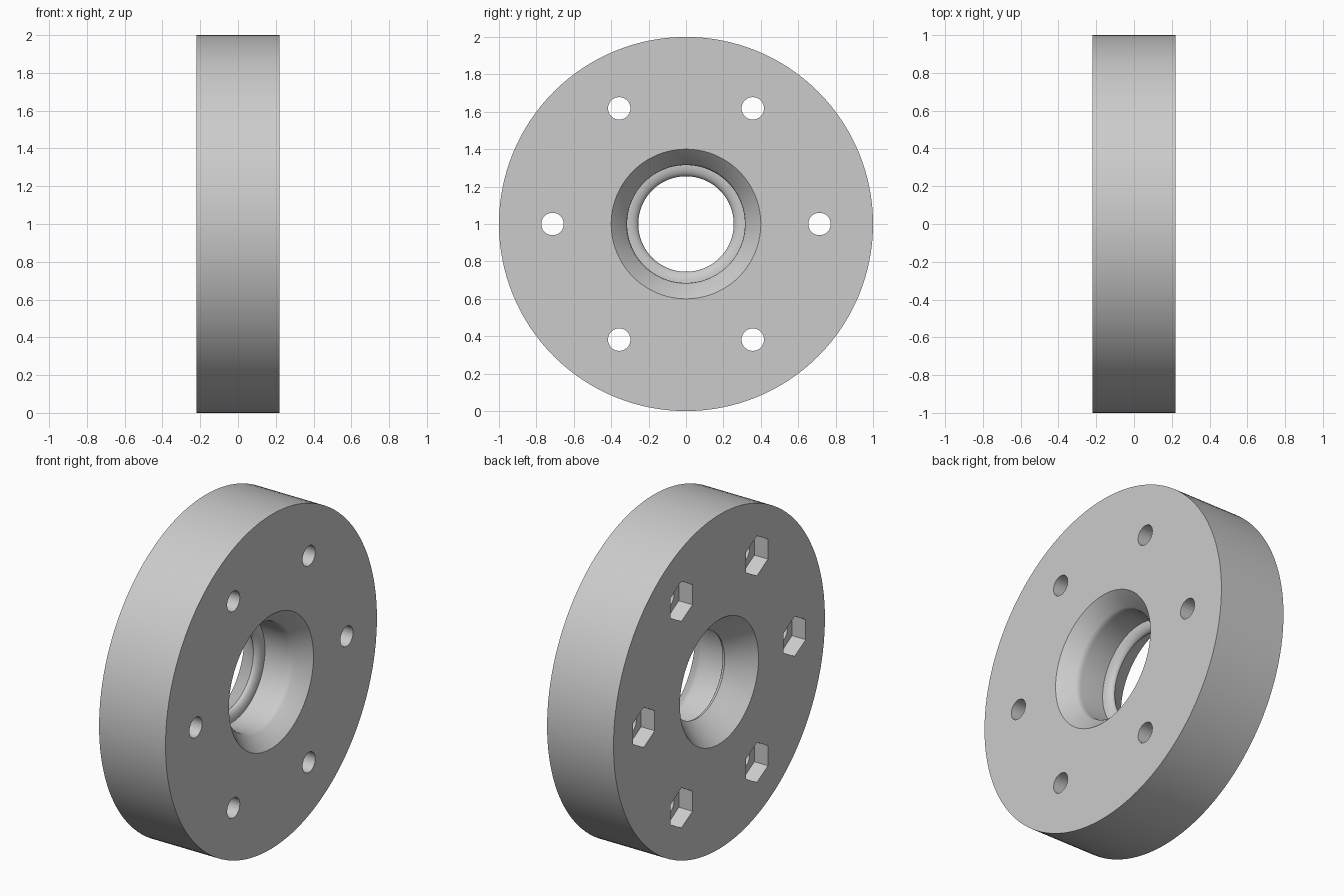
import bpy, bmesh, math
from mathutils import Matrix, Vector

if "Cube" in bpy.data.objects:
    bpy.data.objects.remove(bpy.data.objects["Cube"])

HALF = 0.22          # half thickness of the disc along x
BOLT_CIRCLE = 0.714

grey = bpy.data.materials.new("light_grey")
grey.diffuse_color = (0.6, 0.6, 0.6, 1)
grey.use_nodes = True
grey.node_tree.nodes["Principled BSDF"].inputs["Base Color"].default_value = grey.diffuse_color


def make_object(name, bm):
    bmesh.ops.recalc_face_normals(bm, faces=bm.faces)
    mesh = bpy.data.meshes.new(name)
    bm.to_mesh(mesh)
    bm.free()
    mesh.materials.append(grey)
    obj = bpy.data.objects.new(name, mesh)
    bpy.context.collection.objects.link(obj)
    return obj


# Disc: (x, radius) section with tapered mouths, bore and a rounded inner lip
profile = [(-HALF, 1.0), (HALF, 1.0), (HALF, 0.40)]
profile += [(0.14, 0.325), (0.128, 0.318), (0.11, 0.315)]
for i in range(8, -1, -1):
    a = math.radians(90 * i / 8)
    profile.append((-0.077 + 0.035 * math.sin(a), 0.315 - 0.06 * math.cos(a)))
profile.append((-HALF, 0.372))

bm = bmesh.new()
verts = [bm.verts.new((x, 0, 1 + r)) for x, r in profile]
edges = [bm.edges.new((verts[i], verts[(i + 1) % len(verts)])) for i in range(len(verts))]
bmesh.ops.spin(bm, geom=verts + edges, cent=(0, 0, 1), axis=(1, 0, 0),
               angle=math.tau, steps=128, use_merge=False)
bmesh.ops.remove_doubles(bm, verts=bm.verts, dist=1e-5)
disc = make_object("flange_disc", bm)


# Cutters: a ring of six prisms along x
def ring_cutter(name, sides, radius, x0, x1):
    bm = bmesh.new()
    for i in range(6):
        a = math.tau * i / 6
        pos = Vector(((x0 + x1) / 2, BOLT_CIRCLE * math.cos(a), 1 + BOLT_CIRCLE * math.sin(a)))
        start = math.pi / 2
        ends = []
        for x in (x0, x1):
            ends.append([bm.verts.new((x, pos.y + radius * math.cos(start + math.tau * k / sides),
                                       pos.z + radius * math.sin(start + math.tau * k / sides)))
                         for k in range(sides)])
        bm.faces.new(ends[0])
        bm.faces.new(ends[1][::-1])
        for k in range(sides):
            n = (k + 1) % sides
            bm.faces.new((ends[0][k], ends[1][k], ends[1][n], ends[0][n]))
    obj = make_object(name, bm)
    obj.hide_render = True
    return obj


cutters = [ring_cutter("bolt_hole_cutter", 32, 0.06, -0.4, 0.4),
           ring_cutter("nut_pocket_cutter", 6, 0.12, -0.4, -HALF + 0.09)]

# Cut the bolt holes and hexagonal nut pockets
bpy.context.view_layer.objects.active = disc
disc.select_set(True)
for cutter in cutters:
    mod = disc.modifiers.new(cutter.name, 'BOOLEAN')
    mod.operation = 'DIFFERENCE'
    mod.solver = 'EXACT'
    mod.object = cutter
    bpy.ops.object.modifier_apply(modifier=mod.name)
    bpy.data.objects.remove(cutter, do_unlink=True)

bpy.ops.object.shade_smooth_by_angle(angle=math.radians(30))
